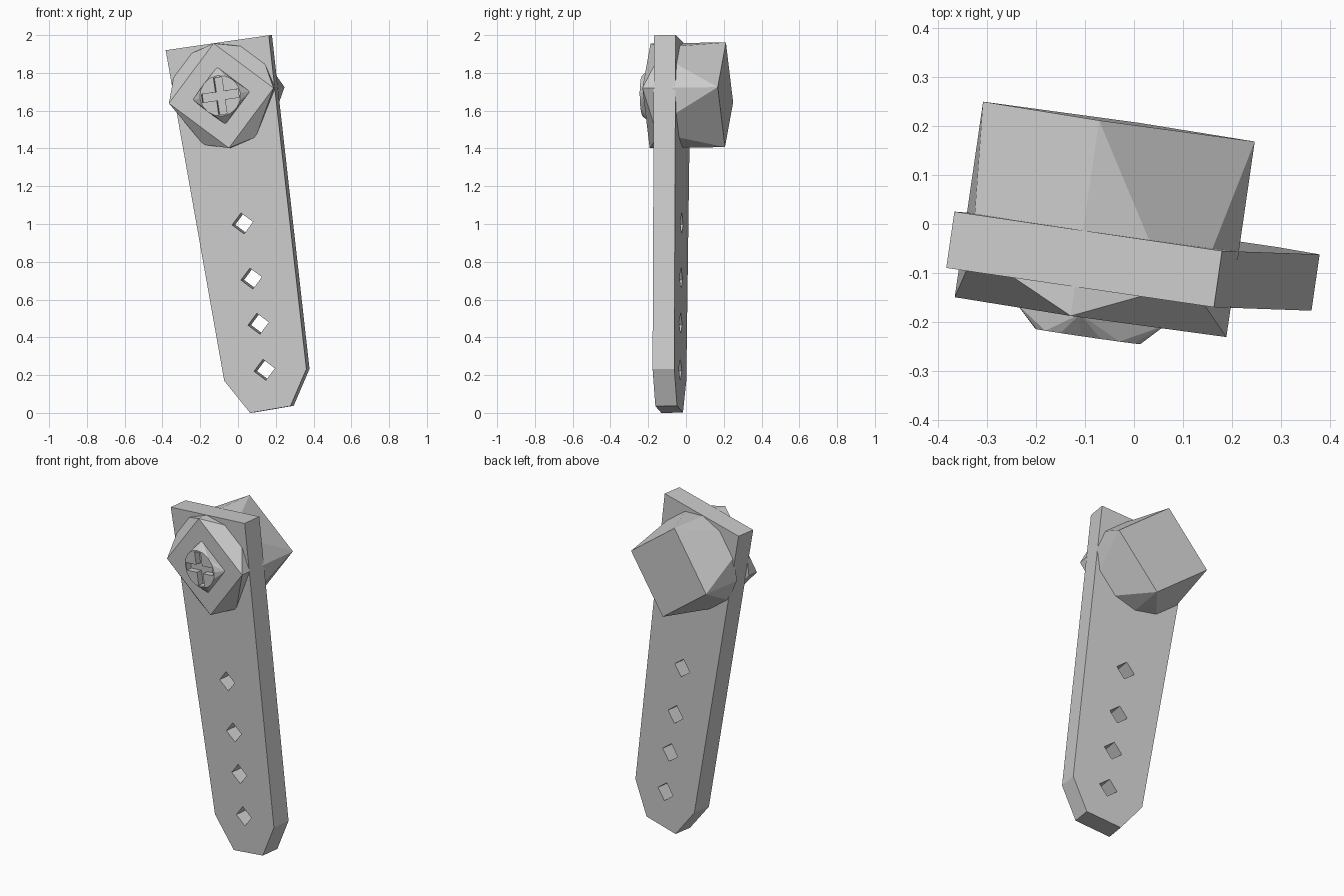
import bpy
import bmesh
import math
from mathutils import Vector

cube = bpy.data.objects.get("Cube")
if cube:
    bpy.data.objects.remove(cube)

TILT = math.radians(8.3)
NORMAL = Vector((0.145, 1, 0.0123)).normalized()
HUB = (-0.08, 1.68)

grey = bpy.data.materials.new("plain grey")
grey.use_nodes = True
GREY = (0.6, 0.6, 0.6, 1)
grey.diffuse_color = GREY
grey.node_tree.nodes["Principled BSDF"].inputs["Base Color"].default_value = GREY


def place(p, depth):
    """Point on the slanted front plane, pushed back along its normal."""
    x, z = p
    return Vector((x, -0.1215 - 0.145 * x - 0.0123 * z, z)) + NORMAL * depth


def turned(points, centre):
    """Turn a flat outline with the plate and move it to a centre."""
    c, s = math.cos(TILT), math.sin(TILT)
    return [(centre[0] + c * x - s * y, centre[1] + s * x + c * y) for x, y in points]


def ring(sides, radius, centre=HUB, skip=()):
    angles = [math.tau * i / sides for i in range(sides) if i not in skip]
    return turned([(radius * math.cos(a), radius * math.sin(a)) for a in angles], centre)


def finish(name, bm):
    bmesh.ops.recalc_face_normals(bm, faces=bm.faces)
    mesh = bpy.data.meshes.new(name)
    bm.to_mesh(mesh)
    bm.free()
    mesh.materials.append(grey)
    obj = bpy.data.objects.new(name, mesh)
    bpy.context.collection.objects.link(obj)
    return obj


def prisms(name, outlines, front, back):
    bm = bmesh.new()
    for outline in outlines:
        a = [bm.verts.new(place(p, front)) for p in outline]
        b = [bm.verts.new(place(p, back)) for p in outline]
        bm.faces.new(a)
        bm.faces.new(b[::-1])
        for i in range(len(a)):
            j = (i + 1) % len(a)
            bm.faces.new((a[j], a[i], b[i], b[j]))
    return finish(name, bm)


def loft(name, ring_a, depth_a, ring_b, depth_b):
    """Convex solid joining two outlines at different depths."""
    bm = bmesh.new()
    for points, depth in ((ring_a, depth_a), (ring_b, depth_b)):
        for p in points:
            bm.verts.new(place(p, depth))
    bmesh.ops.convex_hull(bm, input=bm.verts)
    bmesh.ops.dissolve_limit(bm, angle_limit=0.01, verts=bm.verts, edges=bm.edges)
    return finish(name, bm)


def cut(obj, cutter):
    mod = obj.modifiers.new("cut", "BOOLEAN")
    mod.operation = "DIFFERENCE"
    mod.solver = "EXACT"
    mod.object = cutter
    bpy.context.view_layer.objects.active = obj
    bpy.ops.object.modifier_apply(modifier=mod.name)
    bpy.data.objects.remove(cutter)


# Tapered plate with four diamond holes
outline = [(-0.383, 1.92), (0.163, 1.999), (0.362, 0.232), (0.278, 0.036),
           (0.064, 0.0), (-0.073, 0.17)]
plate = prisms("plate", [outline], 0, 0.116)
holes = [(0.024, 1.003), (0.071, 0.711), (0.108, 0.472), (0.14, 0.228)]
cut(plate, prisms("hole_cutter", [ring(4, 0.056, h) for h in holes], -0.1, 0.25))

# Square-ended bolt blocks swelling to a round collar at the plate
loft("bolt_back", ring(12, 0.28), 0.1, ring(4, 0.28), 0.343)
loft("bolt_front", ring(12, 0.28, skip=(7, 11)), 0.004, ring(4, 0.28), -0.06)

# Screw cap with a cross slot
cap = loft("screw_cap", ring(4, 0.153), -0.055, ring(16, 0.108), -0.1)
w, r = 0.022, 0.098
cross = [(w, w), (w, r), (-w, r), (-w, w), (-r, w), (-r, -w),
         (-w, -w), (-w, -r), (w, -r), (w, -w), (r, -w), (r, w)]
cut(cap, prisms("slot_cutter", [turned(cross, HUB)], -0.2, -0.065))
